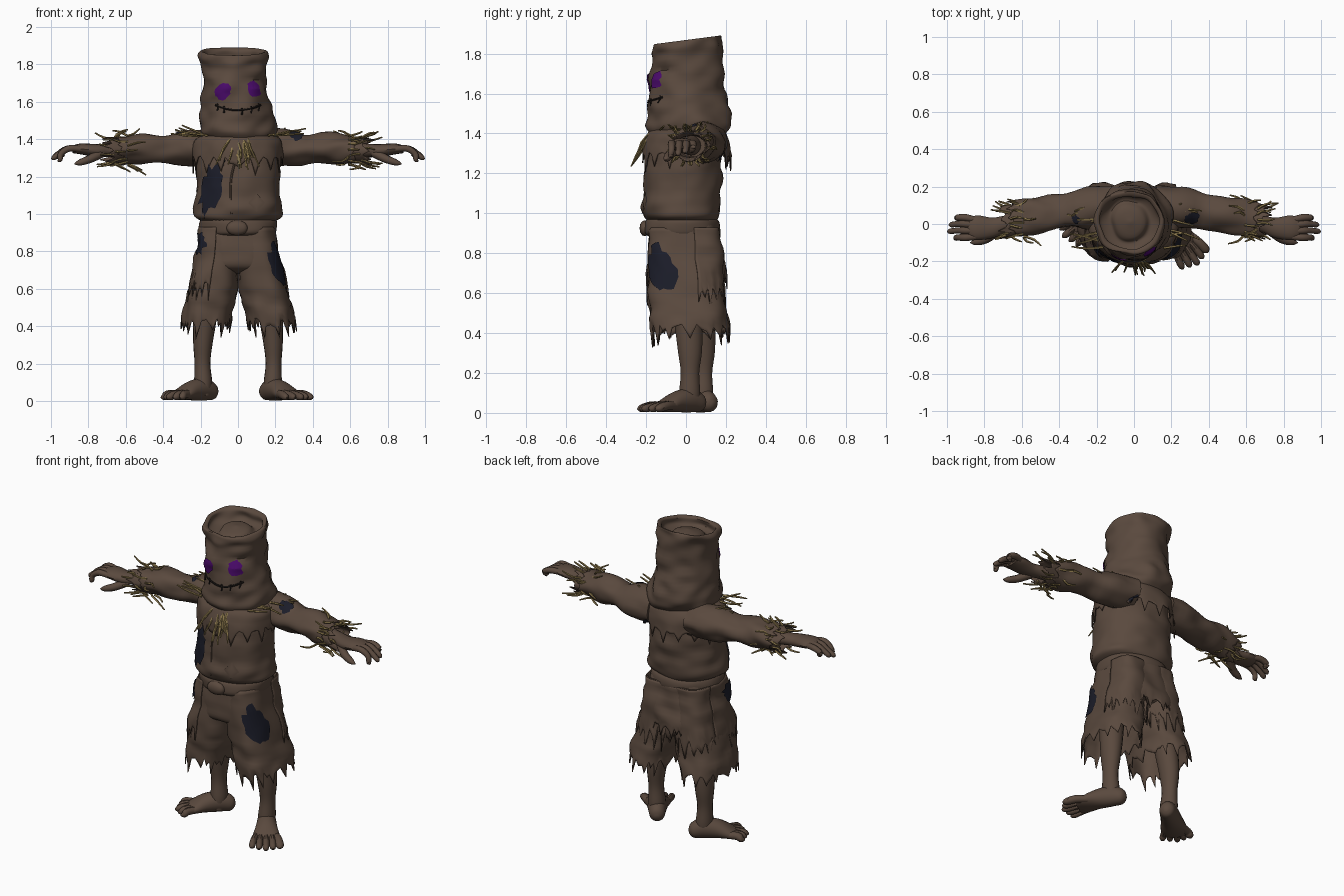
import bpy, bmesh, math, random
from mathutils import Vector, noise
from mathutils.bvhtree import BVHTree

random.seed(7)
if "Cube" in bpy.data.objects:
    bpy.data.objects.remove(bpy.data.objects["Cube"])


def material(name, rgb):
    m = bpy.data.materials.new(name)
    m.use_nodes = True
    m.diffuse_color = (*rgb, 1)
    m.node_tree.nodes["Principled BSDF"].inputs["Base Color"].default_value = (*rgb, 1)
    return m


BROWN = material("burlap brown", (0.102, 0.067, 0.048))
NAVY = material("patch navy", (0.011, 0.012, 0.022))
PURPLE = material("eye purple", (0.07, 0.003, 0.15))
STRAW = material("straw", (0.27, 0.195, 0.075))
DARK = material("stitch dark", (0.012, 0.009, 0.008))


def smooth_path(pts, steps):
    """Catmull-Rom through tuples of any length."""
    out = []
    for i in range(len(pts) - 1):
        a, b, c, d = pts[max(i - 1, 0)], pts[i], pts[i + 1], pts[min(i + 2, len(pts) - 1)]
        for k in range(steps):
            t = k / steps
            out.append([q + t / 2 * (r - p + t * (2 * p - 5 * q + 4 * r - s + t * (3 * (q - r) + s - p)))
                        for p, q, r, s in zip(a, b, c, d)])
    return out + [list(pts[-1])]


def loft(bm, pts, n=12, steps=4, power=2, arc=None, hem=0, wrinkle=0, caps=True):
    """Sweep elliptical rings (x, y, z, width, depth) along a path; hem makes a ragged end."""
    rows = smooth_path(pts, steps)
    whole = (Vector(rows[-1][:3]) - Vector(rows[0][:3])).normalized()
    upright = abs(whole.z) > 0.75
    a0, a1 = [math.radians(a) for a in (arc or (0, 360))]
    count = n + 1 if arc else n
    jag = [hem * (random.uniform(.4, 1.1) if k % 4 == 0 else random.uniform(-.15, .4)) for k in range(count)]
    grid = []
    for r, row in enumerate(rows):
        c = Vector(row[:3])
        tan = Vector(rows[min(r + 1, len(rows) - 1)][:3]) - Vector(rows[max(r - 1, 0)][:3])
        u, v = Vector((1, 0, 0)), Vector((0, 1, 0))
        if not upright:
            u = tan.cross(Vector((0, 0, 1))).normalized()
            v = u.cross(tan).normalized()
        ragged = max(0, (r - len(rows) + 4) / 3)
        ring = []
        for k in range(count):
            t = a0 + (a1 - a0) * k / n
            co, si = math.cos(t), math.sin(t)
            off = (u * math.copysign(abs(co) ** (2 / power), co) * row[3]
                   + v * math.copysign(abs(si) ** (2 / power), si) * row[4])
            p = c + off
            if wrinkle and off.length > .01:
                p += off.normalized() * wrinkle * noise.noise(Vector((p.x * 9, p.y * 9, p.z * 16)))
            ring.append(bm.verts.new(p + whole * jag[k] * ragged))
        grid.append(ring)
    for a, b in zip(grid, grid[1:]):
        for k in range(n):
            j = (k + 1) % count
            bm.faces.new((a[k], a[j], b[j], b[k]))
    if caps and not arc:
        bm.faces.new(grid[0])
        if not hem:
            bm.faces.new(grid[-1])


def finish(name, bm, mat, thick=0):
    bmesh.ops.recalc_face_normals(bm, faces=bm.faces[:])
    me = bpy.data.meshes.new(name)
    bm.to_mesh(me)
    bm.free()
    me.materials.append(mat)
    ob = bpy.data.objects.new(name, me)
    bpy.context.collection.objects.link(ob)
    bpy.ops.object.select_all(action="DESELECT")
    ob.select_set(True)
    bpy.context.view_layer.objects.active = ob
    bpy.ops.object.shade_smooth_by_angle(angle=math.radians(40))
    if thick:
        mod = ob.modifiers.new("cloth thickness", "SOLIDIFY")
        mod.thickness = thick
    return ob


def part(name, pts, thick=0, **kw):
    bm = bmesh.new()
    loft(bm, pts, **kw)
    return finish(name, bm, BROWN, thick)


def surface(ob):
    bm = bmesh.new()
    bm.from_mesh(ob.data)
    tree = BVHTree.FromBMesh(bm)
    bm.free()
    return tree


def project(tree, p, d, lift=.007):
    hit = tree.ray_cast(p - d * .6, d)[0]
    return (hit or tree.find_nearest(p)[0]) - d * lift


def patch(name, target, centre, d, ru, rv, mat, rough=.2, n=22, slant=0):
    """Ragged plate laid on the target's surface."""
    tree, d, c = surface(target), Vector(d).normalized(), Vector(centre)
    up = Vector((0, 0, 1)) if abs(d.z) < .8 else Vector((0, 1, 0))
    side = d.cross(up).normalized()
    edge = [1 + random.uniform(-rough, rough) for _ in range(n)]
    bm = bmesh.new()
    mid = bm.verts.new(project(tree, c, d))
    last = None
    for s in (.2, .4, .6, .8, 1):
        ring = []
        for k in range(n):
            t = math.tau * k / n
            q = c + (side * (math.cos(t) * ru + slant * math.sin(t)) + up * math.sin(t) * rv) * s * edge[k]
            ring.append(bm.verts.new(project(tree, q, d)))
        for k in range(n):
            j = (k + 1) % n
            bm.faces.new((last[k], last[j], ring[j], ring[k]) if last else (mid, ring[k], ring[j]))
        last = ring
    return finish(name, bm, mat)


def flip(pts, s, dy=0):
    return [(p[0] * s, p[1] + dy, *p[2:]) for p in pts]


FRONT = Vector((0, 1, 0))

# Sack head with a sunken open top
bm = bmesh.new()
loft(bm, [(0, .01, 1.36, .15, .15), (0, .01, 1.42, .2, .2), (0, .015, 1.47, .203, .212),
          (-.008, .012, 1.54, .186, .203), (-.015, 0, 1.62, .179, .188), (-.015, .008, 1.72, .172, .178),
          (-.02, .01, 1.8, .172, .178), (-.022, .01, 1.845, .182, .182), (-.022, .01, 1.868, .176, .176),
          (-.022, .01, 1.858, .155, .153), (-.02, .01, 1.82, .148, .148), (-.02, .01, 1.8, .11, .11),
          (-.02, .01, 1.83, .07, .07), (-.02, .01, 1.845, .005, .005)], n=56, steps=4, wrinkle=.024)
for v in bm.verts:
    v.co.z += .13 * v.co.y * min(1, max(0, (v.co.z - 1.68) / .16))
head = finish("sack_head", bm, BROWN)

# Face: glowing eyes, stitched mouth
patch("right_eye", head, (-.08, -.2, 1.655), FRONT, .042, .044, PURPLE, .13, slant=.008)
patch("left_eye", head, (.086, -.2, 1.67), FRONT, .034, .044, PURPLE, .13, slant=-.008)
tree = surface(head)
bm = bmesh.new()


def stroke(ends, r):
    loft(bm, [(*project(tree, Vector((x, -.2, z)), FRONT, 0), r, r) for x, z in ends], n=6)


stroke([(x / 100, 1.555 + 1.9 * (x / 100) ** 2) for x in range(-12, 13, 3)], .006)
for x in (-.11, -.075, .02, .07, .11):
    z = 1.555 + 1.9 * x * x
    stroke([(x, z + .012), (x + .003, z), (x, z - .026)], .005)
finish("mouth", bm, DARK)

# Shirt body with sash and knot
torso = part("shirt_body", [(0, -.02, .96, .19, .17), (0, -.022, .985, .232, .19), (0, -.022, 1.03, .238, .197),
                            (0, -.02, 1.1, .224, .193), (0, -.015, 1.2, .222, .193), (0, -.01, 1.3, .22, .186),
                            (0, 0, 1.38, .2, .17), (0, 0, 1.43, .13, .12)],
             n=56, power=2.2, wrinkle=.014)
part("sash", [(0, -.02, .885, .185, .165), (0, -.02, .9, .203, .182), (0, -.02, .935, .209, .187),
              (0, -.02, .965, .204, .182), (0, -.02, .98, .18, .16)], n=48, power=2.2, wrinkle=.008)
part("sash_knot", [(-.06, -.2, .925, .005, .005), (-.045, -.205, .925, .022, .03), (-.005, -.207, .925, .026, .04),
                   (.035, -.205, .925, .022, .03), (.05, -.2, .925, .005, .005)])
tree = surface(torso)
bm = bmesh.new()
stroke([(-.01, 1.3), (-.035, 1.2), (-.04, 1.1), (-.035, 1.0)], .006)
finish("shirt_seam", bm, BROWN)

# Ragged collar cape
cape = part("collar_cape", [(0, .005, 1.435, .17, .16), (0, .005, 1.4, .228, .198), (0, .003, 1.345, .24, .214),
                            (0, .003, 1.3, .242, .222)], n=64, hem=.085, wrinkle=.012, thick=.006, caps=False)

# Arms, cuffs and hands
FOREARM = [(.55, .025, 1.34, .05, .05), (.69, .0, 1.34, .044, .036), (.76, -.02, 1.34, .055, .034),
           (.84, -.02, 1.348, .066, .029), (.885, -.018, 1.345, .05, .02)]
for s, side in ((1, "left"), (-1, "right")):
    sleeve = part(side + "_sleeve", flip([(.12, .09, 1.35, .11, .1), (.25, .087, 1.352, .108, .096),
                  (.38, .07, 1.345, .087, .076), (.5, .048, 1.352, .1, .083), (.58, .033, 1.352, .099, .076),
                  (.63, .025, 1.345, .093, .08)], s), n=36, hem=.04, wrinkle=.02, thick=.006)
    part(side + "_cuff", flip([(.54, .03, 1.345, .07, .06), (.62, .022, 1.34, .08, .066),
         (.68, .012, 1.338, .086, .075)], s), n=36, hem=.05, wrinkle=.015, thick=.006)
    bm = bmesh.new()
    loft(bm, flip(FOREARM, s), n=16)
    for y, tip, drop in ((-.072, .965, .055), (-.035, .998, .045), (.0, .99, .035), (.034, .95, .03)):
        z = 1.345
        loft(bm, flip([(.83, y * .8 - .01, z, .016, .016), (.9, y, z + .006, .019, .018),
                       (.945, y, z - drop * .4, .016, .016), (tip - .012, y - .004, z - drop, .014, .014),
                       (tip, y - .004, z - drop - .006, .003, .003)], s), n=10)
    loft(bm, flip([(.73, -.035, 1.325, .026, .024), (.79, -.08, 1.295, .023, .022),
                   (.845, -.096, 1.275, .018, .017), (.875, -.1, 1.268, .003, .003)], s), n=10)
    finish(side + "_hand", bm, BROWN)
    size = .038 if s > 0 else .022
    patch(side + "_shoulder_patch", sleeve, (s * .31, .045, 1.4), (0, .6, -1), size, size * 1.2, NAVY)

# Trousers, back flaps, shins and feet
part("trouser_seat", [(0, -.01, .95, .18, .16), (0, -.01, .86, .2, .176), (0, -.01, .77, .2, .18),
                      (0, -.005, .71, .17, .17), (0, 0, .68, .1, .1)], n=48, power=3.2, wrinkle=.01)
LEG = [(.1, -.01, .93, .1, .162), (.107, -.008, .8, .111, .178), (.13, 0, .62, .13, .186),
       (.158, .012, .5, .13, .192), (.17, .018, .43, .133, .197)]
SHIN = [(.165, 0, .55, .07, .075), (.18, .015, .4, .06, .068), (.188, .02, .3, .051, .06),
        (.19, .02, .2, .042, .047), (.186, .018, .1, .048, .054), (.186, .015, .03, .04, .05)]
FLAP = [(x, y, z, w * 1.04, d * 1.06) for x, y, z, w, d in LEG[:3]]
legs = {}
for s, side, dy, way, reach in ((1, "left", 0, (.56, -.83), .295), (-1, "right", .065, (-.78, -.62), .26)):
    legs[side] = part(side + "_trouser_leg", flip(LEG, s), n=56, power=2.6, hem=.095, wrinkle=.02,
                      thick=.006, caps=False)
    part(side + "_back_flap", flip(FLAP, s), n=32, steps=6, power=2.6, arc=(12, 165), hem=.11,
         wrinkle=.02, thick=.006)
    bm = bmesh.new()
    loft(bm, flip(SHIN, s, dy), n=18)
    along = Vector((*way, 0))
    across = Vector((-way[1], way[0], 0))
    ankle = Vector((s * .18, .025 + dy, 0))

    def at(t, w, z, a, b):
        return (*(ankle + along * t + across * w + Vector((0, 0, z))), a, b)

    loft(bm, [at(-.08, 0, .04, .012, .012), at(-.06, 0, .045, .04, .042), at(0, 0, .062, .052, .06),
              at(.08, 0, .056, .062, .054), at(.15, 0, .037, .076, .034), at(.2, 0, .025, .062, .018)], n=18)
    for k in range(5):
        w = (k - 2) * .034
        tip = reach - abs(w) * .4
        size = .023 if k == (0 if s < 0 else 4) else .018
        loft(bm, [at(.13, w * .7, .035, size, .02), at(.19, w, .036, size, .023),
                  at(tip - .02, w * 1.15, .022, size, .019), at(tip, w * 1.2, .018, .004, .004)], n=10)
    finish(side + "_foot", bm, BROWN)
hip = part("right_hip_flap", flip(FLAP, -1), n=28, steps=6, power=2.6, arc=(165, 265), hem=.1,
           wrinkle=.02, thick=.006)
part("back_panel", [(0, -.01, .93, .19, .166), (0, -.005, .8, .2, .192), (0, 0, .68, .22, .203)],
     n=28, steps=6, power=2.6, arc=(40, 140), hem=.08, wrinkle=.02, thick=.006)

# Cloth patches
patch("chest_patch", torso, (-.148, -.17, 1.13), (.35, 1, 0), .07, .125, NAVY, .28, slant=.02)
patch("thigh_patch", legs["left"], (.218, -.13, .72), (-1, 1, 0), .07, .12, NAVY, .2, slant=-.03)
patch("hip_patch", hip, (-.2, -.12, .845), (1, 1, 0), .06, .055, NAVY, .3)
patch("back_patch", cape, (.17, .2, 1.29), (-.6, -1, 0), .03, .045, NAVY, .3)
patch("diamond_patch", torso, (.1, -.2, 1.06), FRONT, .045, .05, BROWN, 0, 4)

# Straw at the neck, shoulders and cuffs
bm = bmesh.new()


def straw(start, aim, length):
    a, d = Vector(start), Vector(aim).normalized() * length
    bend = Vector([random.uniform(-.012, .012) for _ in range(3)])
    loft(bm, [(*a, .007, .006), (*(a + d * .5 + bend), .007, .006), (*(a + d), .004, .004)], n=5, steps=2)


for _ in range(15):
    x = random.uniform(-.05, .06)
    straw((x, -.18, 1.405), (x * 9 + random.uniform(-.2, .3), -.5, -.9), random.uniform(.12, .2))
for s in (1, -1):
    for _ in range(9):
        straw((s * random.uniform(.15, .2), random.uniform(-.13, .12), 1.42),
              (s, random.uniform(-.5, .4), random.uniform(0, .5)), random.uniform(.1, .19))
    for base, spread in ((.59, .09), (.66, .08)):
        for k in range(15):
            t = math.tau * (k + random.random()) / 15
            straw((s * base, .02 + spread * math.cos(t), 1.34 + spread * .88 * math.sin(t)),
                  (s * random.choice((1, 1, -.6)), .35 * math.cos(t), .35 * math.sin(t)),
                  random.uniform(.06, .12))
finish("straw_tufts", bm, STRAW)
